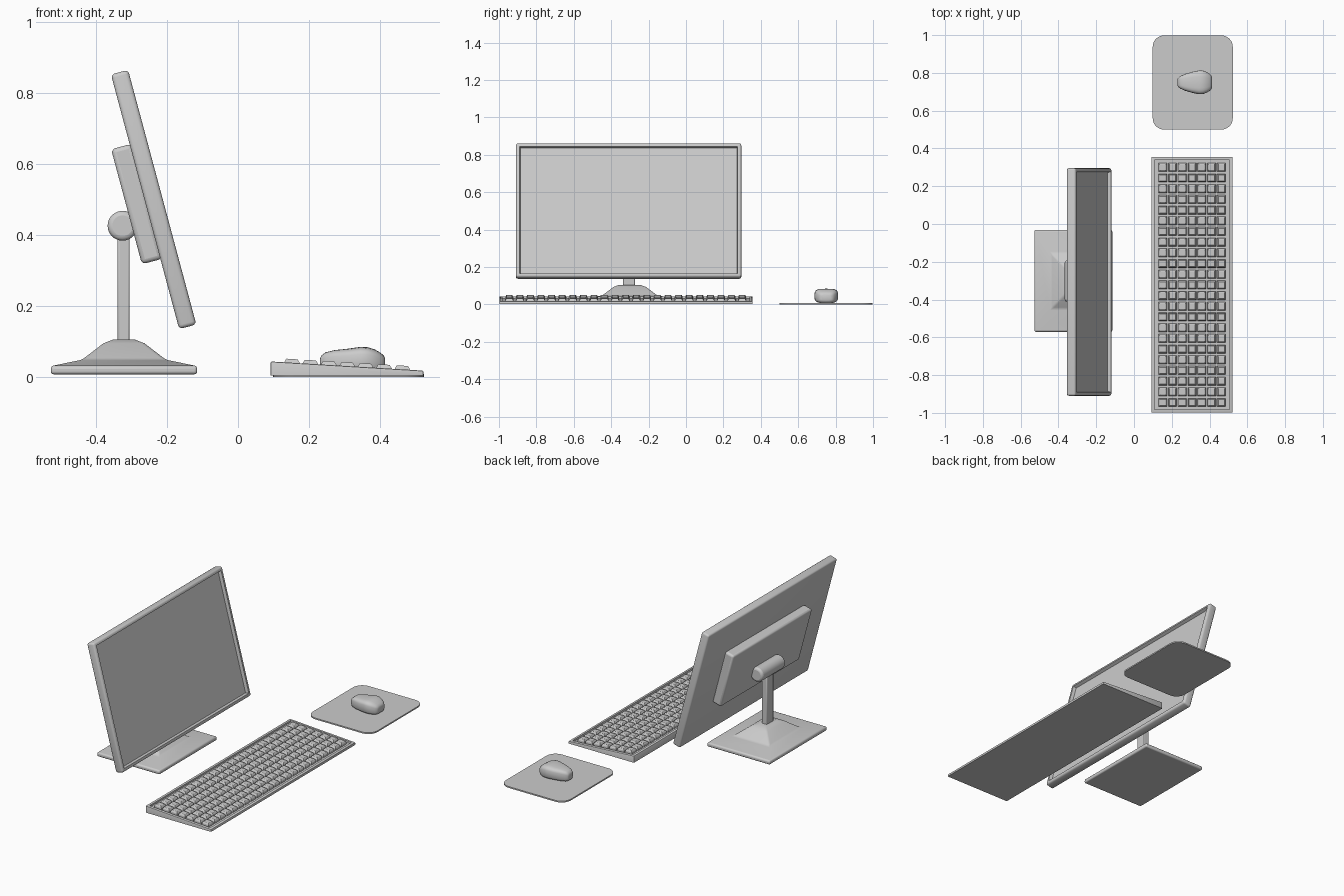
import bpy, bmesh, math
from mathutils import Matrix, Vector

if "Cube" in bpy.data.objects:
    bpy.data.objects.remove(bpy.data.objects["Cube"])

TILT = Matrix.Translation((-0.2375, -0.307, 0.499)) @ Matrix.Rotation(math.radians(-15), 4, 'Y')


def finish(name, bm, bevel=0, segs=2, smooth=True, matrix=None):
    bmesh.ops.recalc_face_normals(bm, faces=bm.faces)
    me = bpy.data.meshes.new(name)
    bm.to_mesh(me)
    bm.free()
    ob = bpy.data.objects.new(name, me)
    bpy.context.collection.objects.link(ob)
    if matrix is not None:
        ob.matrix_world = matrix
    if bevel:
        mod = ob.modifiers.new("bevel", 'BEVEL')
        mod.width = bevel
        mod.segments = segs
        mod.limit_method = 'ANGLE'
        mod.angle_limit = math.radians(25)
    if smooth:
        bpy.ops.object.select_all(action='DESELECT')
        ob.select_set(True)
        bpy.context.view_layer.objects.active = ob
        bpy.ops.object.shade_smooth_by_angle(angle=math.radians(35))
    return ob


def box(bm, size, center=(0, 0, 0)):
    m = Matrix.Translation(center) @ Matrix.Diagonal((*size, 1))
    return bmesh.ops.create_cube(bm, size=1, matrix=m)['verts']


def loft(bm, rings):
    """Skin a list of closed rings of points and cap both ends."""
    loops = [[bm.verts.new(p) for p in ring] for ring in rings]
    n = len(loops[0])
    for a, b in zip(loops, loops[1:]):
        for i in range(n):
            bm.faces.new((a[i], a[(i + 1) % n], b[(i + 1) % n], b[i]))
    bm.faces.new(loops[0])
    bm.faces.new(loops[-1])


def rect(cx, cy, hx, hy, z):
    return [(cx + sx * hx, cy + sy * hy, z) for sx, sy in ((-1, -1), (1, -1), (1, 1), (-1, 1))]


# monitor panel: rounded slab with a recessed screen on its +x side
bm = bmesh.new()
box(bm, (0.05, 1.205, 0.742))
bmesh.ops.bevel(bm, geom=list(bm.edges), offset=0.011, segments=3, profile=0.5, affect='EDGES')
bm.normal_update()
front = max(bm.faces, key=lambda f: f.calc_center_median().x * 10 + f.calc_area())
bmesh.ops.inset_region(bm, faces=[front], thickness=0.012)
bmesh.ops.inset_region(bm, faces=[front], thickness=0.006, depth=-0.018)
finish("monitor_panel", bm, matrix=TILT)

# rear housing behind the panel
bm = bmesh.new()
box(bm, (0.06, 0.74, 0.335), (-0.049, 0, 0))
finish("rear_housing", bm, 0.012, 3, matrix=TILT)

# hinge barrel
bm = bmesh.new()
bmesh.ops.create_cone(bm, cap_ends=True, segments=32, radius1=0.042, radius2=0.042, depth=0.22,
                      matrix=Matrix.Translation((-0.325, -0.302, 0.425)) @ Matrix.Rotation(math.pi / 2, 4, 'X'))
finish("hinge_barrel", bm, 0.013, 3)

# neck
bm = bmesh.new()
box(bm, (0.034, 0.064, 0.32), (-0.322, -0.305, 0.25))
finish("stand_neck", bm, 0.005)

# stand base: stepped pyramid of rectangles
bm = bmesh.new()
levels = [(0.206, 0.270, 0.007), (0.206, 0.270, 0.030), (0.118, 0.147, 0.048),
          (0.058, 0.086, 0.094), (0.030, 0.055, 0.105)]
loft(bm, [rect(-0.321, -0.301, hx, hy, z) for hx, hy, z in levels])
finish("stand_base", bm, 0.008, 3)

# keyboard body: wedge with a sunken key bed
KX0, KX1, KY0, KY1 = 0.092, 0.522, -0.998, 0.356


def top_z(x):
    return 0.043 - 0.060 * (x - KX0)


bm = bmesh.new()
for v in box(bm, (KX1 - KX0, KY1 - KY0, 1), ((KX0 + KX1) / 2, (KY0 + KY1) / 2, 0)):
    v.co.z = top_z(v.co.x) if v.co.z > 0 else 0.003
bm.normal_update()
top = max(bm.faces, key=lambda f: f.normal.z)
bmesh.ops.bevel(bm, geom=[e for e in bm.edges if not all(v.co.z < 0.004 for v in e.verts)],
                offset=0.004, segments=2, profile=0.5, affect='EDGES')
bm.normal_update()
top = max((f for f in bm.faces if f.normal.z > 0.9), key=lambda f: f.calc_area())
bmesh.ops.inset_region(bm, faces=[top], thickness=0.017)
bmesh.ops.inset_region(bm, faces=[top], thickness=0.001, depth=-0.010)
finish("keyboard_body", bm)

# keys: tapered blocks on a 7 by 23 grid
bm = bmesh.new()
for i in range(7):
    for j in range(23):
        cx, cy = 0.152 + 0.0518 * i, -0.945 + 0.0566 * j
        rings = []
        for half, lift in ((0.0225, -0.011), (0.0215, 0.001), (0.0165, 0.0095), (0.015, 0.0105)):
            rings.append([(x, y, top_z(x) + lift) for x, y, _ in rect(cx, cy, half, half, 0)])
        loft(bm, rings)
finish("keys", bm, smooth=False)

# mouse pad with rounded corners
bm = bmesh.new()
R, outline = 0.06, []
for k, (sx, sy) in enumerate(((1, 1), (-1, 1), (-1, -1), (1, -1))):
    for s in range(9):
        a = math.pi / 2 * (k + s / 8)
        outline.append((0.311 + sx * (0.212 - R) + R * math.cos(a),
                        0.749 + sy * (0.249 - R) + R * math.sin(a)))
loft(bm, [[(x, y, z) for x, y in outline] for z in (0, 0.008)])
finish("mouse_pad", bm)

# mouse: superellipse sections (x, half width, bottom, top)
stations = [(0.231, 0.019, 0.022, 0.051), (0.235, 0.026, 0.015, 0.060), (0.247, 0.034, 0.009, 0.069),
            (0.272, 0.045, 0.007, 0.075), (0.310, 0.056, 0.007, 0.079), (0.345, 0.063, 0.007, 0.084),
            (0.365, 0.062, 0.007, 0.083), (0.385, 0.055, 0.007, 0.077), (0.402, 0.044, 0.009, 0.067),
            (0.410, 0.036, 0.014, 0.060), (0.414, 0.026, 0.022, 0.052)]


def power(v):
    return math.copysign(abs(v) ** 0.55, v)


bm = bmesh.new()
rings = []
for x, hw, zb, zt in stations:
    angles = [2 * math.pi * k / 24 for k in range(24)]
    rings.append([(x, 0.75 + hw * power(math.cos(a)),
                   (zb + zt) / 2 + (zt - zb) / 2 * power(math.sin(a))) for a in angles])
loft(bm, rings)
finish("mouse", bm)
